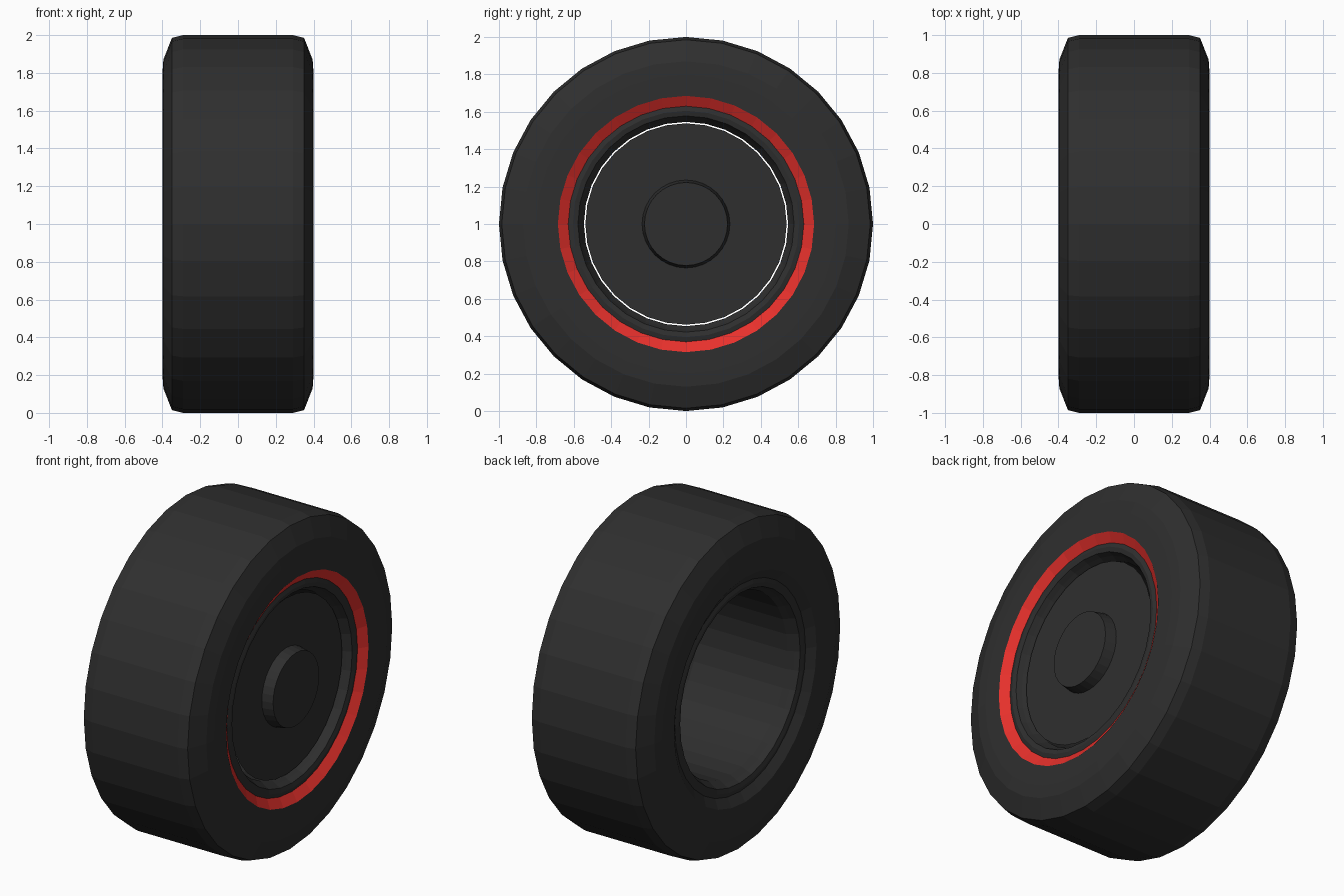
import bpy, bmesh, math

if "Cube" in bpy.data.objects:
    bpy.data.objects.remove(bpy.data.objects["Cube"])

SEG = 32
CENTRE_Z = 1.0


def material(name, color):
    m = bpy.data.materials.new(name)
    m.diffuse_color = color
    m.use_nodes = True
    m.node_tree.nodes["Principled BSDF"].inputs["Base Color"].default_value = m.diffuse_color
    return m


def lathe(name, profile, mat, cap_end=False):
    """Spin (x, radius) points around the wheel axle, flat shaded."""
    bm = bmesh.new()
    rings = []
    for x, r in profile:
        ring = []
        for i in range(SEG):
            a = 2 * math.pi * i / SEG
            ring.append(bm.verts.new((x, r * math.sin(a), r * math.cos(a))))
        rings.append(ring)
    for p, q in zip(rings, rings[1:]):
        for i in range(SEG):
            j = (i + 1) % SEG
            bm.faces.new((p[i], q[i], q[j], p[j]))
    if cap_end:
        bm.faces.new(rings[-1][::-1])
    me = bpy.data.meshes.new(name)
    bm.to_mesh(me)
    bm.free()
    me.materials.append(mat)
    ob = bpy.data.objects.new(name, me)
    ob.location.z = CENTRE_Z
    bpy.context.collection.objects.link(ob)
    return ob


def mirrored(half):
    """Full profile from a half given in order towards +x."""
    return [(-x, r) for x, r in reversed(half)] + half


rubber = material("rubber", (0.028, 0.028, 0.028, 1))
red = material("red", (0.8, 0.03, 0.025, 1))

# Tyre: tread, shoulders and sidewalls, plus the dark bead slope at the back
half_tyre = [(0.29, 1.0), (0.35, 0.985), (0.395, 0.87), (0.40, 0.80), (0.40, 0.685)]
lathe("tyre", [(-0.365, 0.63)] + mirrored(half_tyre), rubber)

# Red stripe sloping in to the rim on the outer side
lathe("red_stripe", [(0.40, 0.685), (0.365, 0.63)], red)

# Rim: rounded lips on both sides and the open barrel between them
half_rim = [(0.30, 0.546), (0.335, 0.565), (0.365, 0.578), (0.372, 0.605), (0.365, 0.63)]
lathe("rim", mirrored(half_rim)[::-1], rubber)

# Wheel disc with a thin gap to the rim, and the raised hub cap
lathe("wheel_disc", [(0.325, 0.538), (0.325, 0.235)], rubber, cap_end=True)
lathe("hub_cap", [(0.325, 0.235), (0.392, 0.222)], rubber, cap_end=True)
